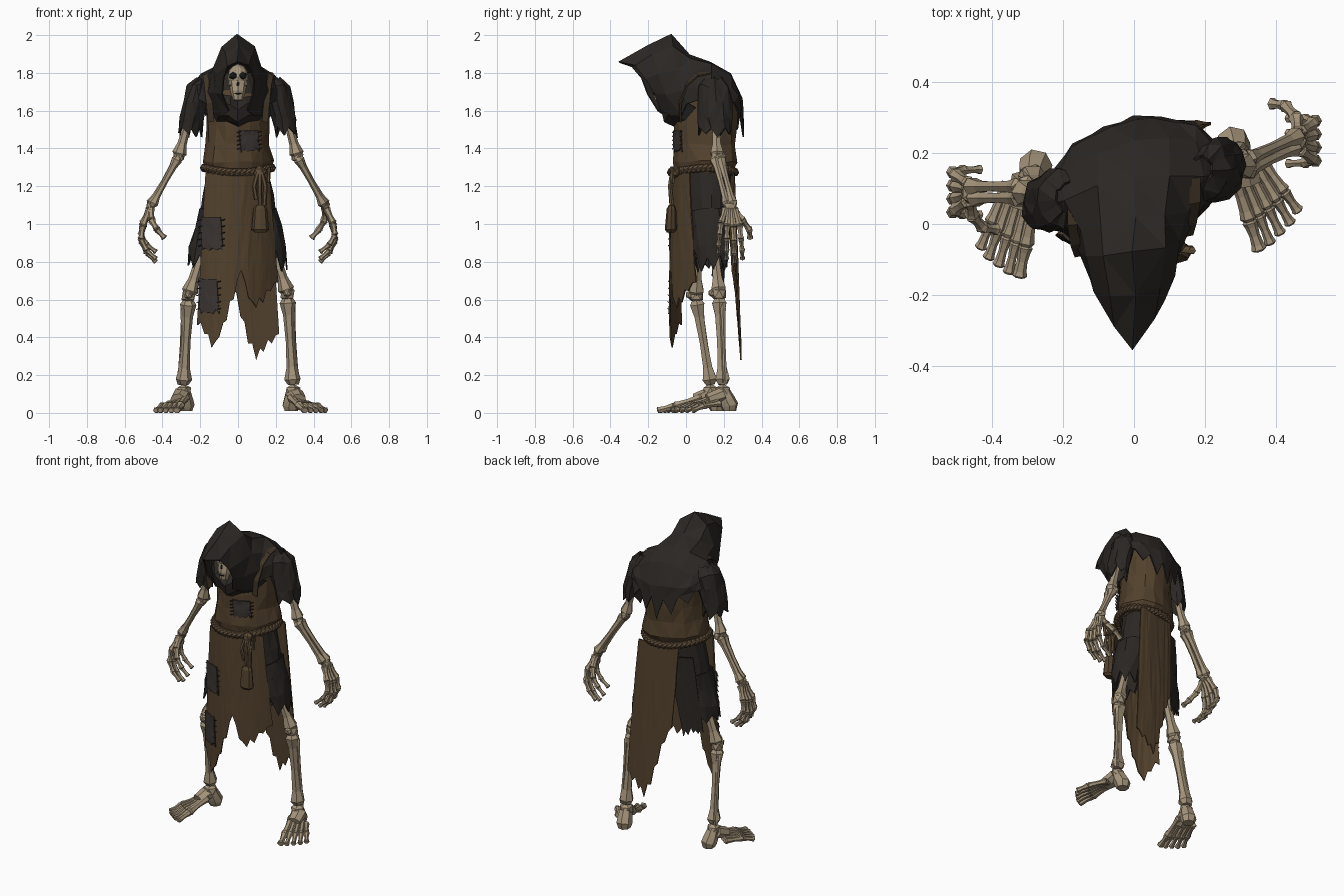
import bpy, bmesh, math, random
from mathutils import Vector as V

if "Cube" in bpy.data.objects:
    bpy.data.objects.remove(bpy.data.objects["Cube"])
random.seed(4)

def material(name, c):
    m = bpy.data.materials.new(name)
    m.diffuse_color = (*c, 1)
    m.use_nodes = True
    m.node_tree.nodes["Principled BSDF"].inputs["Base Color"].default_value = m.diffuse_color
    return m

BONE = material("bone", (.38, .30, .20))
BROWN = material("brown_cloth", (.085, .053, .026))
STRAP = material("strap_cloth", (.05, .034, .02))
DARK = material("dark_cloth", (.024, .020, .017))
PATCH = material("patch_cloth", (.042, .034, .031))
ROPE = material("rope", (.12, .078, .042))
BLACK = material("socket", (.008, .008, .008))

def finish(name, bm, mat, thick=0):
    bmesh.ops.recalc_face_normals(bm, faces=bm.faces)
    me = bpy.data.meshes.new(name)
    bm.to_mesh(me)
    bm.free()
    me.materials.append(mat)
    ob = bpy.data.objects.new(name, me)
    bpy.context.collection.objects.link(ob)
    if thick:
        s = ob.modifiers.new("thickness", 'SOLIDIFY')
        s.thickness, s.offset = thick, 0
    return ob

def loft(name, rows, mat, closed=False, jit=.004, thick=.008):
    # cloth surface through rows of points; the whole body is twisted a little
    bm = bmesh.new()
    j = lambda: random.uniform(-jit, jit)
    g = [[bm.verts.new((p[0] + j(), p[1] + .18 * p[0] + j(), p[2] + j())) for p in r] for r in rows]
    n = len(g[0])
    for a, b in zip(g, g[1:]):
        for i in range(n if closed else n - 1):
            k = (i + 1) % n
            bm.faces.new((a[i], a[k], b[k], b[i]))
    bmesh.ops.triangulate(bm, faces=bm.faces)
    return finish(name, bm, mat, thick)

def ring(x, y, z, rx, ry, n=16, jag=0):
    out = []
    for i in range(n):
        a = 2 * math.pi * i / n
        dz = jag * (random.uniform(.3, 1) if i % 2 else -random.uniform(.2, 1))
        out.append((x + rx * math.cos(a), y + ry * math.sin(a), z + dz))
    return out

def interp(keys, x):
    for (a, u), (b, v) in zip(keys, keys[1:]):
        if x <= b:
            return u + (v - u) * max(0, x - a) / (b - a)
    return keys[-1][1]

def panel(name, top, bot, ztop, hem, yf, mat, cols=22, rows=5, jag=.03):
    # hanging sheet with a torn lower edge
    hems = []
    for i in range(cols + 1):
        x = bot[0] + (bot[1] - bot[0]) * i / cols
        hems.append(interp(hem, x) + (jag * random.uniform(.3, 1.4) if i % 2 else -jag * random.uniform(0, .6)))
    grid = []
    for r in range(rows + 1):
        s, row = r / rows, []
        for i in range(cols + 1):
            u = i / cols
            x = (1 - s) * (top[0] + (top[1] - top[0]) * u) + s * (bot[0] + (bot[1] - bot[0]) * u)
            z = ztop + (hems[i] - ztop) * s
            row.append((x, yf(x, z), z))
        grid.append(row)
    return loft(name, grid, mat, jit=.002)

def tube(bm, pts, radii, n=6, ref=None, closed=False, flat=1):
    pts = [V(p) for p in pts]
    d = (pts[-1] - pts[0]).normalized()
    ref = V(ref) if ref else (V((0, 1, 0)) if abs(d.y) < .75 else V((0, 0, 1)))
    m, rings = len(pts), []
    for i, p in enumerate(pts):
        t = (pts[(i + 1) % m] - pts[i - 1]) if closed else pts[min(i + 1, m - 1)] - pts[max(i - 1, 0)]
        u = t.cross(ref).normalized()
        w = u.cross(t).normalized()
        r = radii[i] if isinstance(radii, (list, tuple)) else radii
        rings.append([bm.verts.new(p + u * r * math.cos(2 * math.pi * k / n) + w * r * flat * math.sin(2 * math.pi * k / n))
                      for k in range(n)])
    for i in range(m if closed else m - 1):
        a, b = rings[i], rings[(i + 1) % m]
        for k in range(n):
            bm.faces.new((a[k], a[(k + 1) % n], b[(k + 1) % n], b[k]))
    if not closed:
        bm.faces.new(rings[0])
        bm.faces.new(rings[-1])

def bone(bm, p, q, r, flare=1.5):
    p, q = V(p), V(q)
    ts, ms = (0, .06, .2, .5, .8, .94, 1), (.9, flare, 1, .8, .95, flare, .9)
    tube(bm, [p.lerp(q, t) for t in ts], [r * m for m in ms])

def chain(bm, pts, r):
    for i, (a, b) in enumerate(zip(pts, pts[1:])):
        bone(bm, a, b, r * (1 - .1 * i), 1.2)

def blob(bm, c, r, s=(1, 1, 1), sub=1):
    vs = bmesh.ops.create_icosphere(bm, subdivisions=sub, radius=r)["verts"]
    for v in vs:
        v.co = V(v.co[i] * s[i] + c[i] for i in range(3))

# hood and short cape: half sections from crown to edge, mirrored
half = [
    [(0, -.35, 1.86), (.05, -.28, 1.835), (.08, -.225, 1.77), (.078, -.185, 1.69), (.045, -.135, 1.60)],
    [(0, -.2, 1.945), (.07, -.19, 1.90), (.115, -.17, 1.80), (.12, -.13, 1.69), (.085, -.09, 1.575)],
    [(0, -.075, 2.0), (.085, -.08, 1.94), (.13, -.07, 1.82), (.15, -.05, 1.70), (.12, -.05, 1.58)],
    [(0, .02, 1.90), (.09, .01, 1.87), (.15, .01, 1.80), (.185, .02, 1.73), (.17, -.02, 1.64)],
    [(0, .13, 1.86), (.1, .12, 1.84), (.19, .1, 1.79), (.235, .1, 1.73), (.25, .08, 1.68)],
    [(0, .23, 1.79), (.1, .22, 1.77), (.17, .2, 1.73), (.21, .19, 1.70), (.235, .17, 1.66)],
    [(0, .285, 1.67), (.06, .28, 1.67), (.12, .265, 1.67), (.17, .24, 1.68), (.2, .22, 1.64)],
    [(0, .30, 1.46), (.04, .29, 1.59), (.08, .285, 1.5), (.12, .27, 1.62), (.17, .25, 1.57)]]
loft("hood_and_cape", [[(-x, y, z) for x, y, z in h[:0:-1]] + h for h in half], DARK, jit=.006)
loft("cowl_front", [[(w * u, y + .09 * u * u, z + .08 * u * u - .02 * (i % 2)) for i, u in
     enumerate((-1, -.66, -.33, 0, .33, .66, 1))] for w, y, z in
     ((.12, -.08, 1.665), (.13, -.13, 1.625), (.155, -.11, 1.565), (.165, -.065, 1.535))], DARK)

# skull with eye sockets, nose and jaw
bm = bmesh.new()
blob(bm, (0, -.095, 1.775), .066, (.85, 1.05, 1.1), 2)
tube(bm, [(0, -.12, 1.745), (0, -.135, 1.70), (0, -.14, 1.655)], [.048, .04, .026], 8)
for s in (-1, 1):
    blob(bm, (s * .038, -.135, 1.745), .018)
finish("skull", bm, BONE)
bm = bmesh.new()
for s in (-1, 1):
    blob(bm, (s * .026, -.155, 1.785), .022, (1.1, .6, .9))
blob(bm, (0, -.168, 1.742), .011, (.8, .6, 1.3))
blob(bm, (0, -.168, 1.69), .02, (1.2, .5, .2))
finish("eye_sockets", bm, BLACK)

# tunic, dark yoke and hips
loft("tunic", [ring(0, y, z, rx, ry) for y, z, rx, ry in
     ((.09, 1.275, .16, .145), (.10, 1.33, .185, .165), (.10, 1.42, .165, .155), (.105, 1.52, .16, .16),
      (.11, 1.62, .165, .158), (.125, 1.71, .17, .13))], BROWN, True, .006)
loft("yoke", [ring(0, y, z, rx, ry) for y, z, rx, ry in
     ((.115, 1.64, .155, .14), (.115, 1.71, .185, .12), (.1, 1.80, .11, .09))], DARK, True)
loft("hips", [ring(0, .1, z, rx, ry) for z, rx, ry in
     ((1.28, .155, .135), (1.15, .185, .125), (1.0, .205, .12))], DARK, True)

# sleeves and short trouser legs
for s, side in ((-1, "left"), (1, "right")):
    rows = [ring(s * x, y, z, rx, ry, 14, jag) for x, y, z, rx, ry, jag in
            ((.19, .11, 1.77, .03, .04, 0), (.205, .11, 1.73, .06, .08, 0), (.225, .11, 1.65, .062, .085, 0),
             (.245, .11, 1.56, .06, .082, 0), (.255, .11, 1.49, .06, .08, .035))]
    loft(side + "_sleeve", rows, DARK, True, .008)
    rows = [ring(s * x, .1, z, rx, ry, 16, jag) for x, z, rx, ry, jag in
            ((.105, 1.08, .10, .11, 0), (.13, .98, .095, .105, 0), (.155, .88, .095, .1, 0), (.175, .79, .085, .09, .05))]
    loft(side + "_trouser_leg", rows, DARK, True, .008)
    # apron straps
    path = [(.14, -.055, 1.54), (.15, -.06, 1.64), (.16, -.025, 1.74), (.17, .03, 1.79), (.17, .1, 1.8)]
    loft(side + "_strap", [[(s * (x - .014), y, z + .006), (s * (x + .018), y, z - .005)] for x, y, z in path], STRAP, jit=.002)

# torn front apron, back panel and dark back rag
front_y = lambda x, z: -.07 - .02 * (1.27 - z) + 2.2 * x * x
panel("front_apron", (-.17, .165), (-.215, .21), 1.27,
      [(-.215, .48), (-.17, .42), (-.13, .35), (-.08, .45), (-.03, .58), (.0, .70), (.02, .77), (.04, .64), (.08, .56), (.13, .6), (.21, .7)],
      front_y, BROWN)
panel("back_panel", (-.1, .16), (-.07, .22), 1.27,
      [(-.07, .76), (-.02, .64), (.03, .45), (.09, .29), (.14, .34), (.22, .42)],
      lambda x, z: .24 + .04 * (1.27 - z) - .6 * x * x, BROWN, cols=14, rows=4)
panel("back_rag", (-.17, -.03), (-.22, -.12), 1.2, [(-.22, .74), (-.12, .7)],
      lambda x, z: .235 - 1.2 * x * x, DARK, cols=8, rows=4)

# sewn patches with dark stitches
patches = [("chest_patch", .06, 1.44, .055, .055, lambda x, z: -.066 + 1.8 * x * x),
           ("apron_patch_upper", -.14, .95, .06, .085, lambda x, z: front_y(x, z) - .009),
           ("apron_patch_lower", -.155, .62, .055, .09, lambda x, z: front_y(x, z) - .009)]
for name, x, z, w, h, yf in patches:
    panel(name, (x - w, x + w * .8), (x - w * .8, x + w), z + h, [(-1, z - h), (1, z - h)], yf, PATCH, 6, 4, .012)
    bm = bmesh.new()
    for k in range(5):
        zz = z - h * .8 + h * .4 * k
        for e in (-w, w):
            a, b = x + e - .01, x + e + .01
            tube(bm, [(a, yf(a, zz) + .18 * a - .005, zz), (b, yf(b, zz) + .18 * b - .005, zz + .006)], .0025, 4)
    finish(name + "_stitches", bm, DARK)

# twisted rope belt, knot, hanging ends and tassel block
bm = bmesh.new()
N = 132
for ph in (0, math.pi):
    pts = []
    for i in range(N):
        a = 2 * math.pi * i / N
        tw = a * 22 + ph
        rr = .011 * math.cos(tw)
        x, y = (.178 + rr) * math.cos(a), .09 + (.165 + rr) * math.sin(a)
        pts.append((x, y + .18 * x, 1.285 + .012 * math.cos(a * 2) + .011 * math.sin(tw)))
    tube(bm, pts, .013, 6, (0, 0, 1), True)
blob(bm, (.115, -.06, 1.275), .036, (1, .8, 1))
for dx, z1 in ((-.03, 1.13), (.0, 1.07), (.03, 1.10)):
    tube(bm, [(.115 + dx * .4, -.075, 1.27), (.115 + dx, -.085, 1.2), (.118 + dx * .7, -.075, z1)], .012, 6)
tube(bm, [(.135, -.07, 1.27), (.165, -.075, 1.30), (.16, -.07, 1.22), (.125, -.075, 1.24)], .011, 6)
finish("rope_belt", bm, ROPE)
bm = bmesh.new()
tube(bm, [(.118, -.075, 1.1), (.118, -.077, 1.08), (.118, -.08, .97), (.118, -.08, .955)], [.022, .036, .046, .03], 8, flat=.7)
finish("tassel", bm, BROWN)

# arms and curled hands; th is the thumb direction in y
for s, side, shoulder_y, elbow_y, wrist_y, th in ((-1, "left", .07, .09, .09, -1), (1, "right", .15, .165, .235, 1)):
    bm = bmesh.new()
    E, W = V((s * .315, elbow_y, 1.355)), V((s * .463, wrist_y, 1.095))
    bone(bm, (s * .22, shoulder_y, 1.7), E, .026)
    blob(bm, E, .035)
    blob(bm, E + V((-s * .01, .025, 0)), .026)
    for o in (-.016, .016):
        bone(bm, E + V((0, o, 0)), W + V((s * o * .3, o, 0)), .019)
    blob(bm, W, .034, (.8, 1.1, .9))
    for k in range(4):
        f = (k - 1.5) * .033 * -th
        L = (1, 1.06, 1, .87)[k]
        P = [W + V((s * dx, f * sp, -dz * L)) for dx, dz, sp in
             ((.005, .015, .5), (.042, .105, 1), (.05, .175, 1.15), (.02, .235, 1.25), (-.03, .28, 1.3))]
        chain(bm, P, .0175)
    chain(bm, [W + V(p) for p in ((0, th * .02, -.015), (-s * .005, th * .065, -.075), (-s * .035, th * .1, -.125), (-s * .075, th * .105, -.17))], .019)
    finish(side + "_arm_bones", bm, BONE)

# legs and splayed feet
legs = ((-1, "left", (-.13, .07, 1.05), (-.262, .055, .62), (-.288, .13, .15), (-.325, -.15), (-.435, -.07)),
        (1, "right", (.13, .13, 1.05), (.262, .175, .63), (.29, .195, .15), (.355, -.075), (.465, .035)))
for s, side, hip, knee, ankle, big, small in legs:
    bm = bmesh.new()
    H, K, A = V(hip), V(knee), V(ankle)
    bone(bm, H, K, .029)
    blob(bm, K, .042, (1, 1, 1.1))
    blob(bm, K + V((0, -.035, .005)), .024)
    bone(bm, K - V((0, 0, .02)), A, .029)
    bone(bm, K + V((s * .024, .02, -.05)), A + V((s * .022, .012, 0)), .012)
    blob(bm, A - V((0, 0, .035)), .045, (1, 1, .9))
    heel = A + V((-s * .01, .035, -.11))
    tube(bm, [A + V((0, 0, -.03)), A + V((-s * .005, .02, -.08)), heel, heel - V((0, 0, .03))], [.035, .045, .048, .036], 7)
    tube(bm, [A + V((s * .01, 0, -.05)), A + V((s * .03, -.08, -.08))], [.048, .042], 7, flat=.8)
    for k in range(5):
        T = V((*big, .012)).lerp(V((*small, .012)), k / 4)
        T += (T - A).normalized() * (.012 if 0 < k < 4 else 0)
        T.z = .012
        B = A + V((s * (-.01 + .02 * k), -.045 + .008 * k, -.068 - .008 * k))
        m = B.lerp(T, .62)
        m.z = .036
        chain(bm, [B, m, T], .021 if k == 0 else .0165)
    for v in bm.verts:
        v.co.z = max(v.co.z, 0)
    finish(side + "_leg_bones", bm, BONE)
